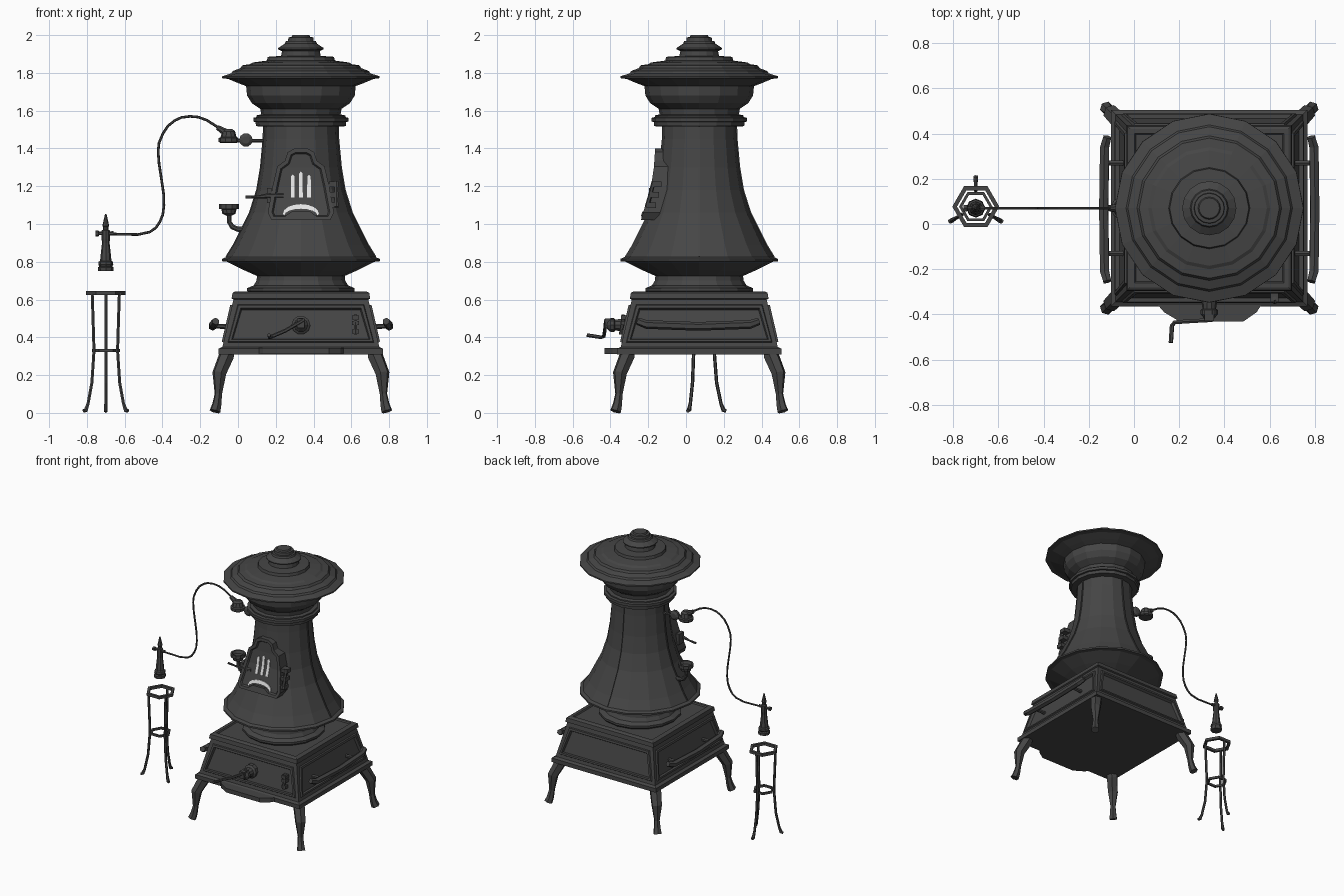
import bpy, bmesh, math
from mathutils import Vector, Matrix

if "Cube" in bpy.data.objects:
    bpy.data.objects.remove(bpy.data.objects["Cube"])

CX, CY = 0.333, 0.07          # stove axis


def material(name, c):
    m = bpy.data.materials.new(name)
    m.diffuse_color = (*c, 1)
    m.use_nodes = True
    m.node_tree.nodes["Principled BSDF"].inputs["Base Color"].default_value = m.diffuse_color
    return m


IRON = material("cast_iron", (0.06, 0.06, 0.06))
LIGHT = material("pale_window", (0.8, 0.8, 0.8))


def finish(name, bm, mat=IRON):
    bmesh.ops.recalc_face_normals(bm, faces=bm.faces)
    me = bpy.data.meshes.new(name)
    bm.to_mesh(me)
    bm.free()
    me.materials.append(mat)
    ob = bpy.data.objects.new(name, me)
    bpy.context.collection.objects.link(ob)
    return ob


def skin(bm, rings):
    for a, b in zip(rings, rings[1:]):
        n = len(a)
        for i in range(n):
            bm.faces.new((a[i], a[(i + 1) % n], b[(i + 1) % n], b[i]))
    bm.faces.new(rings[0][::-1])
    bm.faces.new(rings[-1])


def lathe_bm(prof, loc, segs, rot=None, phase=0.0):
    """prof is (radius, height) pairs"""
    bm = bmesh.new()
    rot = rot or Matrix.Identity(3)
    rings = []
    for r, h in prof:
        rings.append([bm.verts.new(rot @ Vector((r * math.cos(t), r * math.sin(t), h)) + Vector(loc))
                      for t in (phase + 2 * math.pi * i / segs for i in range(segs))])
    skin(bm, rings)
    return bm


def lathe(name, prof, loc, segs=16, rot=None, phase=0.0):
    return finish(name, lathe_bm(prof, loc, segs, rot, phase))


def tube(name, pts, radii, sides=6):
    bm = bmesh.new()
    pts = [Vector(p) for p in pts]
    if not isinstance(radii, (list, tuple)):
        radii = [radii] * len(pts)
    rings, prev = [], None
    for i, p in enumerate(pts):
        t = (pts[min(i + 1, len(pts) - 1)] - pts[max(i - 1, 0)]).normalized()
        q = t.to_track_quat('Z', 'Y') if prev is None else prev.rotation_difference(t) @ q
        prev = t
        rings.append([bm.verts.new(p + q @ Vector((radii[i] * math.cos(a), radii[i] * math.sin(a), 0)))
                      for a in (2 * math.pi * (k + .5) / sides for k in range(sides))])
    skin(bm, rings)
    return finish(name, bm)


def box(name, loc, size):
    bm = bmesh.new()
    bmesh.ops.create_cube(bm, size=1, matrix=Matrix.Translation(loc) @ Matrix.Diagonal((*size, 1)))
    return finish(name, bm)


# square firebox base with panelled sides
SQ = math.sqrt(2)
base = [(.435, .31), (.435, .34), (.415, .35), (.357, .60), (.367, .605),
        (.362, .635), (.35, .642), (.33, .642), (.325, .632)]
bm = lathe_bm([(r * SQ, z) for r, z in base], (CX, CY, 0), 4, phase=math.pi / 4)
bm.normal_update()
bmesh.ops.recalc_face_normals(bm, faces=bm.faces)
sides = [f for f in bm.faces if .45 < f.calc_center_median().z < .5]
for th, dp in ((.036, 0), (.006, .01), (.02, 0), (.008, -.018)):
    bmesh.ops.inset_individual(bm, faces=sides, thickness=th, depth=dp)
finish("firebox", bm)

# hearth apron in front
bm = bmesh.new()
lo = [(-.235, -.35), (-.20, -.39), (-.13, -.432), (.15, -.432), (.21, -.39), (.235, -.35)]
skin(bm, [[bm.verts.new((CX + x, y, z)) for x, y in lo] for z in (.312, .343)])
finish("hearth_apron", bm)

# body, flared skirt, collar and bowl
outer = [(.39, .80), (.418, .803), (.418, .815), (.395, .825), (.355, .89), (.315, .97), (.27, 1.06),
         (.232, 1.18), (.212, 1.30), (.198, 1.45), (.196, 1.515)]
body = [(.27, .63), (.285, .645), (.285, .66), (.25, .675), (.235, .70), (.232, .725), (.30, .755)] + outer + [
    (.238, 1.518), (.24, 1.54), (.252, 1.542), (.252, 1.562), (.235, 1.566), (.235, 1.575), (.21, 1.58),
    (.215, 1.61), (.26, 1.64), (.285, 1.68), (.29, 1.73), (.33, 1.745), (.385, 1.768),
    (.417, 1.772), (.417, 1.782), (.36, 1.80)]
lathe("stove_body", body, (CX, CY, 0))

# stepped lid and knob
lathe("lid", [(.38, 1.78), (.36, 1.81), (.32, 1.825), (.31, 1.84), (.27, 1.846), (.255, 1.855), (.18, 1.865),
              (.175, 1.885), (.105, 1.89), (.10, 1.915), (.12, 1.925), (.12, 1.932), (.085, 1.955),
              (.08, 1.968), (.068, 1.97), (.066, 1.988), (.05, 1.99), (.045, 2.0)], (CX, CY, 0))

# vertical seams on the sides and back
for nm, a in (("right", 0), ("back", math.pi / 2), ("left", math.pi)):
    tube("seam_" + nm, [(CX + r * math.cos(a), CY + r * math.sin(a), z) for r, z in outer[3:]], .007, 4)

# diagonal legs
for sx, nx in ((-1, "left"), (1, "right")):
    for sy, ny in ((-1, "front"), (1, "back")):
        pts = [(CX + sx * d, CY + sy * (d - .012), z) for d, z in
               ((.385, .34), (.395, .30), (.432, .21), (.437, .10), (.445, .045), (.455, .008))]
        tube(f"{ny}_{nx}_leg", pts, [.035, .042, .038, .02, .025, .03], 6)

# side rails with posts
for s, nm in ((-1, "left"), (1, "right")):
    x = CX + s * .463
    tube(nm + "_rail", [(x - s * .012, -.255, .485), (x, -.21, .468), (x + s * .004, .065, .458),
                        (x, .34, .468), (x - s * .012, .385, .485)], [.02, .023, .023, .023, .02], 6)
    for y in (-.13, .27):
        tube(nm + "_rail_post", [(CX + s * .36, y, .455), (CX + s * .46, y, .46)], .013, 6)

# firebox door latch, crank and hinges
FRONT = Matrix.Rotation(math.pi / 2, 3, 'X')
lathe("latch_boss", [(.05, 0), (.05, .03), (.035, .04), (.03, .075), (.038, .08), (.038, .10), (.02, .12)],
      (CX, -.30, .465), 10, FRONT)
box("latch_block", (CX, -.405, .475), (.04, .05, .05))
tube("crank", [(.345, -.425, .49), (.25, -.43, .435), (.18, -.435, .405), (.168, -.45, .40),
               (.163, -.525, .412)], .01, 6)
for z in (.43, .475, .505):
    box("firebox_hinge", (.622, -.325, z), (.035, .04, .022))
tube("firebox_hinge_pin", [(.622, -.345, .415), (.622, -.33, .52)], .01, 6)

# arched upper door that follows the body flare
FLARE = [(1.0, -.245), (1.1, -.215), (1.2, -.185), (1.3, -.17), (1.45, -.16)]


def flare(z):
    for (z0, y0), (z1, y1) in zip(FLARE, FLARE[1:]):
        if z <= z1:
            return y0 + (y1 - y0) * (z - z0) / (z1 - z0)
    return FLARE[-1][1]


def door_part(name, outline, front, back, insets=(), mat=IRON):
    bm = bmesh.new()
    skin(bm, [[bm.verts.new((CX + x, y, z)) for x, z in outline] for y in (front, back)])
    bmesh.ops.recalc_face_normals(bm, faces=bm.faces)
    face = [f for f in bm.faces if f.normal.y < -.9]
    for th, dp in insets:
        bmesh.ops.inset_region(bm, faces=face, thickness=th, depth=dp)
    for z in (1.1, 1.2, 1.3):
        bmesh.ops.bisect_plane(bm, geom=bm.verts[:] + bm.edges[:] + bm.faces[:],
                               plane_co=(0, 0, z), plane_no=(0, 0, 1))
    for v in bm.verts:
        v.co.y += flare(v.co.z)
    return finish(name, bm, mat)


half = [(.035, 1.40), (.07, 1.38), (.085, 1.335), (.125, 1.305), (.15, 1.20), (.175, 1.06), (.155, 1.02)]
door_part("upper_door", half + [(-x, z) for x, z in reversed(half)], 0, .09, ((.022, 0), (.008, -.012)))
for x, top in ((-.043, 1.262), (0, 1.278), (.043, 1.262)):
    door_part("window_slot", [(x - .01, 1.14), (x + .01, 1.14), (x + .009, top - .01), (x, top),
                              (x - .009, top - .01)], .007, .014, mat=LIGHT)
up = [(.095 * math.sin(t), 1.055 + .05 * math.cos(t)) for t in (math.pi * (i - 4) / 8 for i in range(9))]
dn = [(x * .93, 1.045 + (z - 1.055) * .72) for x, z in reversed(up)]
door_part("window_arch", up + dn, .007, .014, mat=LIGHT)
door_part("window_sill", [(-.085, 1.04), (.085, 1.04), (.05, 1.065), (-.05, 1.065)], -.006, .014)

# upper door hinges and latch
for z in (1.10, 1.155, 1.21):
    box("upper_hinge", (CX + .175, flare(z) + .03, z), (.05, .05, .028))
tube("upper_hinge_pin", [(CX + .188, flare(z) + .01, z) for z in (1.09, 1.15, 1.225)], .011, 6)
box("latch_plate", (.165, -.165, 1.15), (.025, .06, .08))
tube("latch_handle", [(.24, -.185, 1.15), (.165, -.19, 1.15), (.10, -.18, 1.143), (.04, -.17, 1.143)],
     [.012, .014, .007, .009], 6)

# lower side cup on elbow pipe
lathe("side_cup", [(.015, 1.045), (.035, 1.055), (.04, 1.078), (.053, 1.08), (.053, 1.105), (.042, 1.105),
                   (.035, 1.085)], (-.048, CY, 0), 10)
tube("side_cup_pipe", [(-.048, CY, 1.05), (-.046, CY, 1.01), (-.03, CY, .985), (0, CY, .972), (.08, CY, .97)],
     [.013, .013, .015, .015, .018], 8)

# upper side fitting with ball, bracket and cap
tube("bracket_rod", [(.16, CY, 1.44), (-.02, CY, 1.44)], .009, 6)
lathe("bracket_disc", [(.02, -.02), (.036, -.01), (.036, .01), (.02, .02)], (.042, CY, 1.445), 10, FRONT)
lathe("hose_cap", [(.045, 1.43), (.052, 1.435), (.052, 1.455), (.042, 1.46), (.035, 1.49), (.02, 1.503)],
      (-.05, CY, 0), 10)
tube("hose_socket", [(-.05, CY, 1.475), (-.11, CY, 1.512)], [.024, .014], 8)

# hose
hose = [(-.10, 1.508), (-.164, 1.549), (-.21, 1.566), (-.254, 1.57), (-.30, 1.564), (-.333, 1.549), (-.37, 1.52),
        (-.397, 1.48), (-.418, 1.43), (-.423, 1.385), (-.418, 1.32), (-.405, 1.236), (-.394, 1.16), (-.392, 1.10),
        (-.398, 1.05), (-.413, 1.013), (-.435, .98), (-.466, .958), (-.53, .944), (-.70, .948)]
tube("hose", [(x, CY, z) for x, z in hose], .007, 6)

# nozzle
NX = -.70
lathe("nozzle", [(.04, .75), (.042, .77), (.034, .775), (.04, .785), (.038, .80), (.03, .805), (.028, .83),
                 (.02, .90), (.022, .92), (.022, .965), (.014, .97), (.014, .985), (.018, .99), (.004, 1.053)],
      (NX, CY, 0), 8)
tube("nozzle_tap", [(-.755, CY, .95), (-.738, CY, .95), (-.736, CY, .95), (-.66, CY, .95)],
     [.016, .016, .009, .012], 6)


# three-legged stand
def hex_ring(name, r_out, r_in, z0, z1):
    bm = bmesh.new()
    loops = [[bm.verts.new((NX + r * math.cos(i * math.pi / 3), .077 + r * math.sin(i * math.pi / 3), z))
              for i in range(6)] for r, z in ((r_out, z0), (r_out, z1), (r_in, z1), (r_in, z0))]
    for a, b in zip(loops, loops[1:] + loops[:1]):
        for i in range(6):
            bm.faces.new((a[i], a[(i + 1) % 6], b[(i + 1) % 6], b[i]))
    finish(name, bm)


hex_ring("stand_top_ring", .104, .083, .625, .645)
hex_ring("stand_lower_ring", .074, .06, .322, .338)
for i in range(3):
    a = math.pi / 2 + i * 2 * math.pi / 3
    c, s = math.cos(a), math.sin(a)
    tube("stand_leg", [(NX + r * c, .077 + r * s, z) for r, z in
                       ((.083, .635), (.078, .50), (.072, .33), (.085, .16), (.108, .05), (.122, .014),
                        (.136, .01))], [.009, .009, .009, .009, .009, .012, .01], 6)
